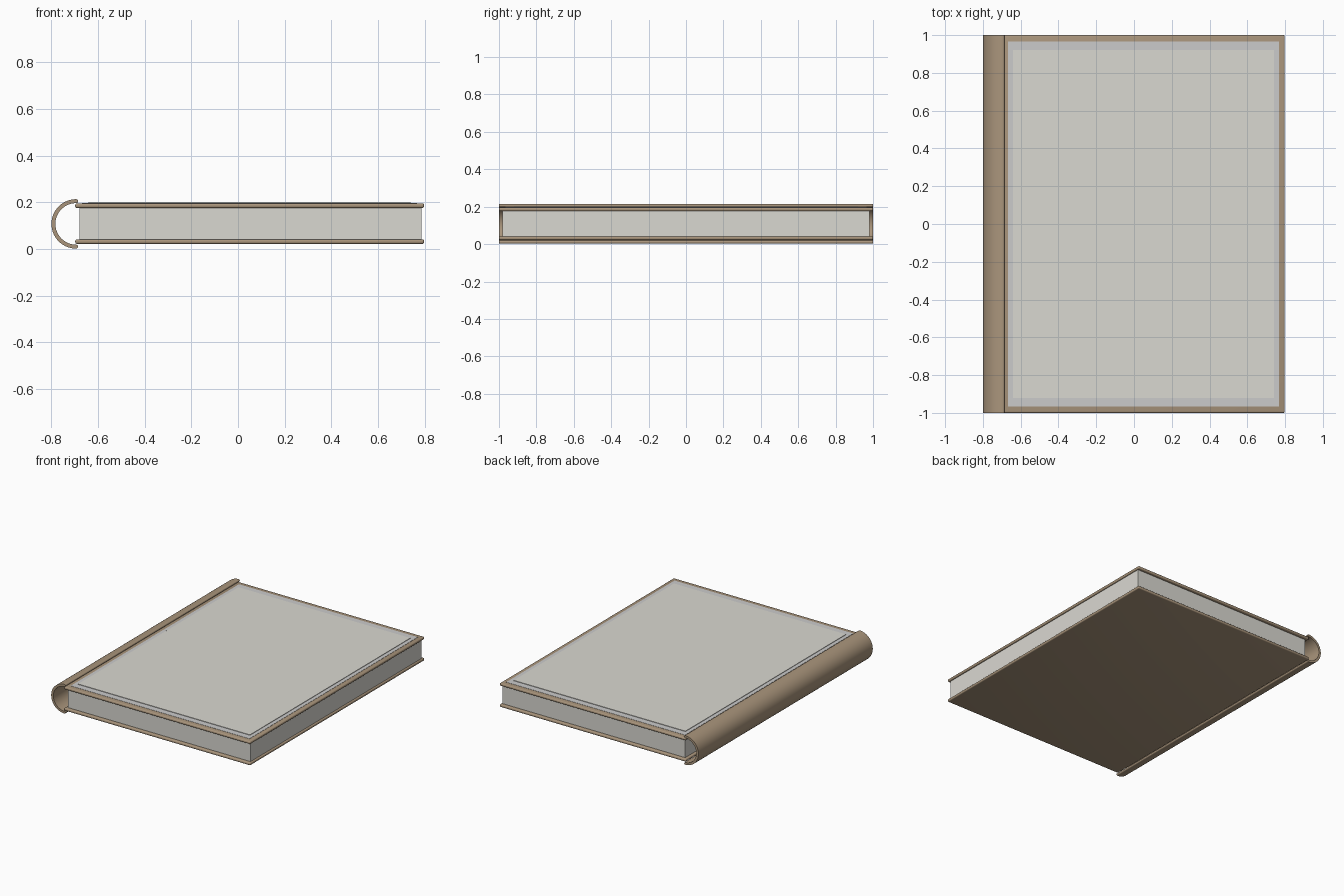
import bpy, bmesh, math

if "Cube" in bpy.data.objects:
    bpy.data.objects.remove(bpy.data.objects["Cube"])

leather = bpy.data.materials.new("tan_leather")
leather.diffuse_color = (0.40, 0.30, 0.20, 1)
leather.use_nodes = True
leather.node_tree.nodes["Principled BSDF"].inputs["Base Color"].default_value = leather.diffuse_color
paper = bpy.data.materials.new("off_white")
paper.diffuse_color = (0.70, 0.69, 0.64, 1)
paper.use_nodes = True
paper.node_tree.nodes["Principled BSDF"].inputs["Base Color"].default_value = paper.diffuse_color


def finish(name, bm, mat=None):
    mesh = bpy.data.meshes.new(name)
    bmesh.ops.recalc_face_normals(bm, faces=bm.faces)
    bm.to_mesh(mesh)
    bm.free()
    ob = bpy.data.objects.new(name, mesh)
    bpy.context.collection.objects.link(ob)
    if mat:
        mesh.materials.append(mat)
    bpy.ops.object.select_all(action='DESELECT')
    bpy.context.view_layer.objects.active = ob
    ob.select_set(True)
    bpy.ops.object.shade_smooth_by_angle(angle=math.radians(35))
    return ob


def box(name, x0, x1, half_y, z0, z1, mat=None, bevel=0, segments=4):
    bm = bmesh.new()
    bmesh.ops.create_cube(bm, size=1)
    for v in bm.verts:
        v.co = ((x0 + x1) / 2 + v.co.x * (x1 - x0), v.co.y * 2 * half_y,
                (z0 + z1) / 2 + v.co.z * (z1 - z0))
    if bevel:
        bmesh.ops.bevel(bm, geom=bm.edges[:], offset=bevel, segments=segments,
                        profile=0.5, affect='EDGES')
    return finish(name, bm, mat)


def extrude_profile(name, points, half_y, mat):
    bm = bmesh.new()
    face = bm.faces.new([bm.verts.new((x, -half_y, z)) for x, z in points])
    res = bmesh.ops.extrude_face_region(bm, geom=[face])
    for v in res["geom"]:
        if isinstance(v, bmesh.types.BMVert):
            v.co.y = half_y
    return finish(name, bm, mat)


# Page block and the two round-edged cover boards
box("page_block", -0.68, 0.787, 0.98, 0.04, 0.178, paper)
box("back_cover", -0.698, 0.798, 1.0, 0.022, 0.042, leather, 0.008)
box("front_cover", -0.698, 0.798, 1.0, 0.176, 0.196, leather, 0.008)

# Decorative border and raised panel on the front cover
box("cover_border", -0.668, 0.768, 0.965, 0.19, 0.1975)
box("cover_panel", -0.64, 0.74, 0.92, 0.19, 0.201, paper)

# Hollow half-round spine with rounded lips
cx, cz, outer, inner = -0.694, 0.108, 0.106, 0.089
n = 32
angles = [math.pi / 2 + math.pi * i / n for i in range(n + 1)]
mid, lip = (outer + inner) / 2, (outer - inner) / 2


def arc(r, angs, x=cx, z=cz):
    return [(x + r * math.cos(a), z + r * math.sin(a)) for a in angs]


lip_angles = [-math.pi / 2 + math.pi * i / 6 for i in range(1, 6)]
profile = (arc(outer, angles) + arc(lip, lip_angles, z=cz - mid)
           + arc(inner, angles[::-1]) + arc(lip, lip_angles, z=cz + mid))
extrude_profile("spine", profile, 1.0, leather)
